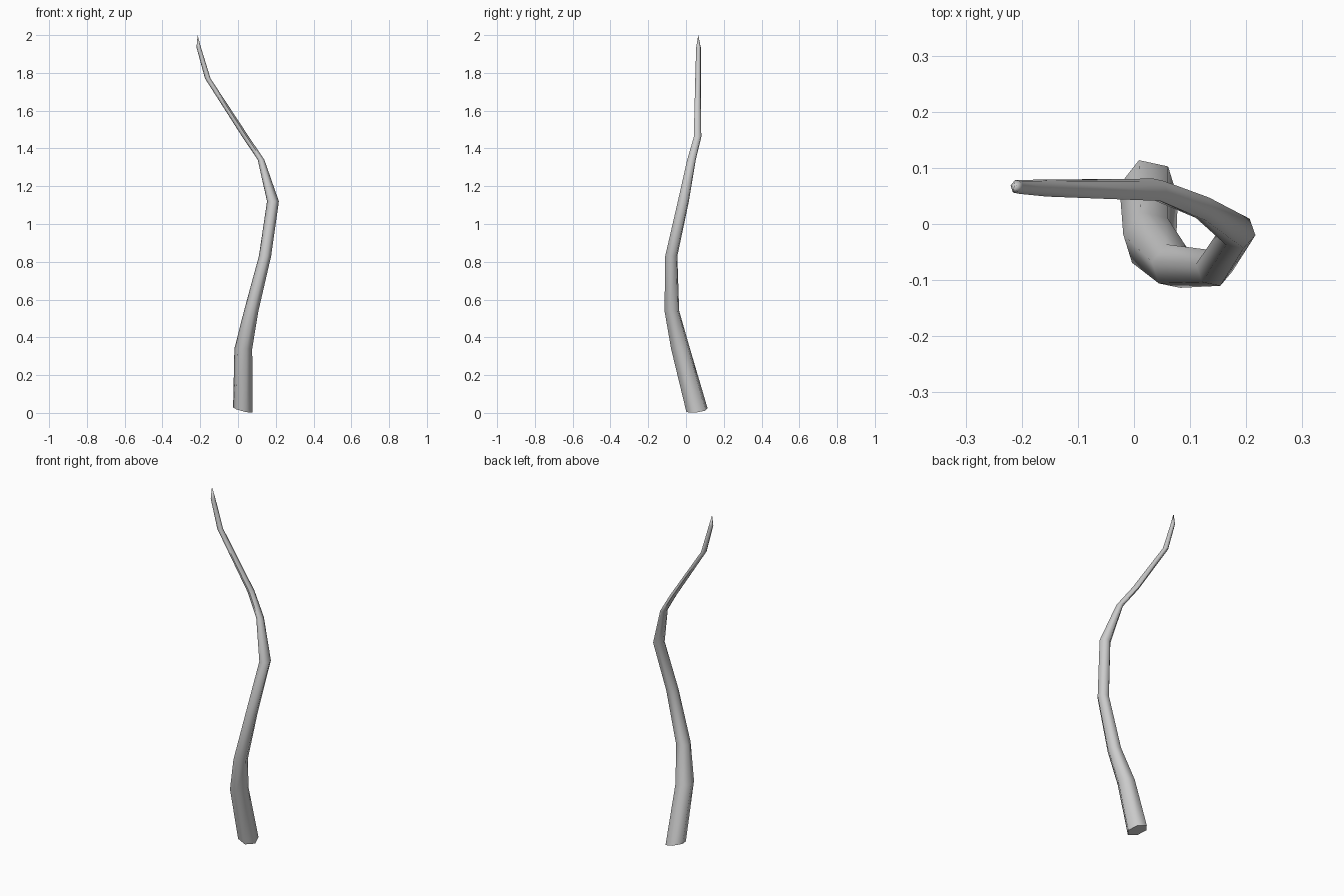
import bpy, bmesh, math

if "Cube" in bpy.data.objects:
    bpy.data.objects.remove(bpy.data.objects["Cube"])

SIDES = 6
PHASE = math.radians(49)

# Cross-sections of the branch: centre x, y, z and half-widths in x, y
RINGS = [
    (0.026, 0.058, 0.015, 0.053, 0.059),
    (0.028, -0.029, 0.34, 0.048, 0.053),
    (0.070, -0.075, 0.54, 0.039, 0.041),
    (0.143, -0.078, 0.83, 0.033, 0.034),
    (0.185, -0.014, 1.12, 0.032, 0.031),
    (0.122, 0.029, 1.34, 0.018, 0.024),
    (0.041, 0.061, 1.46, 0.018, 0.021),
    (-0.160, 0.064, 1.77, 0.015, 0.016),
    (-0.208, 0.066, 1.935, 0.012, 0.013),
]
TIP = (-0.214, 0.065, 2.0)

bm = bmesh.new()
loops = []
for i, (x, y, z, rx, ry) in enumerate(RINGS):
    loop = []
    for k in range(SIDES):
        a = PHASE + math.tau * k / SIDES
        # the cut base is slightly tilted
        dz = -0.015 * math.cos(a + 0.5) if i == 0 else 0
        loop.append(bm.verts.new((x + rx * math.cos(a), y + ry * math.sin(a), z + dz)))
    loops.append(loop)

# Sides of the branch
for lo, hi in zip(loops, loops[1:]):
    for k in range(SIDES):
        n = (k + 1) % SIDES
        bm.faces.new((lo[k], lo[n], hi[n], hi[k]))

# Pointed tip and cut base
tip = bm.verts.new(TIP)
for k in range(SIDES):
    bm.faces.new((loops[-1][k], loops[-1][(k + 1) % SIDES], tip))
bm.faces.new(loops[0][::-1])

mesh = bpy.data.meshes.new("branch")
bm.to_mesh(mesh)
bm.free()
branch = bpy.data.objects.new("branch", mesh)
bpy.context.collection.objects.link(branch)
bpy.context.view_layer.objects.active = branch
branch.select_set(True)
bpy.ops.object.shade_smooth_by_angle(angle=math.radians(68))
